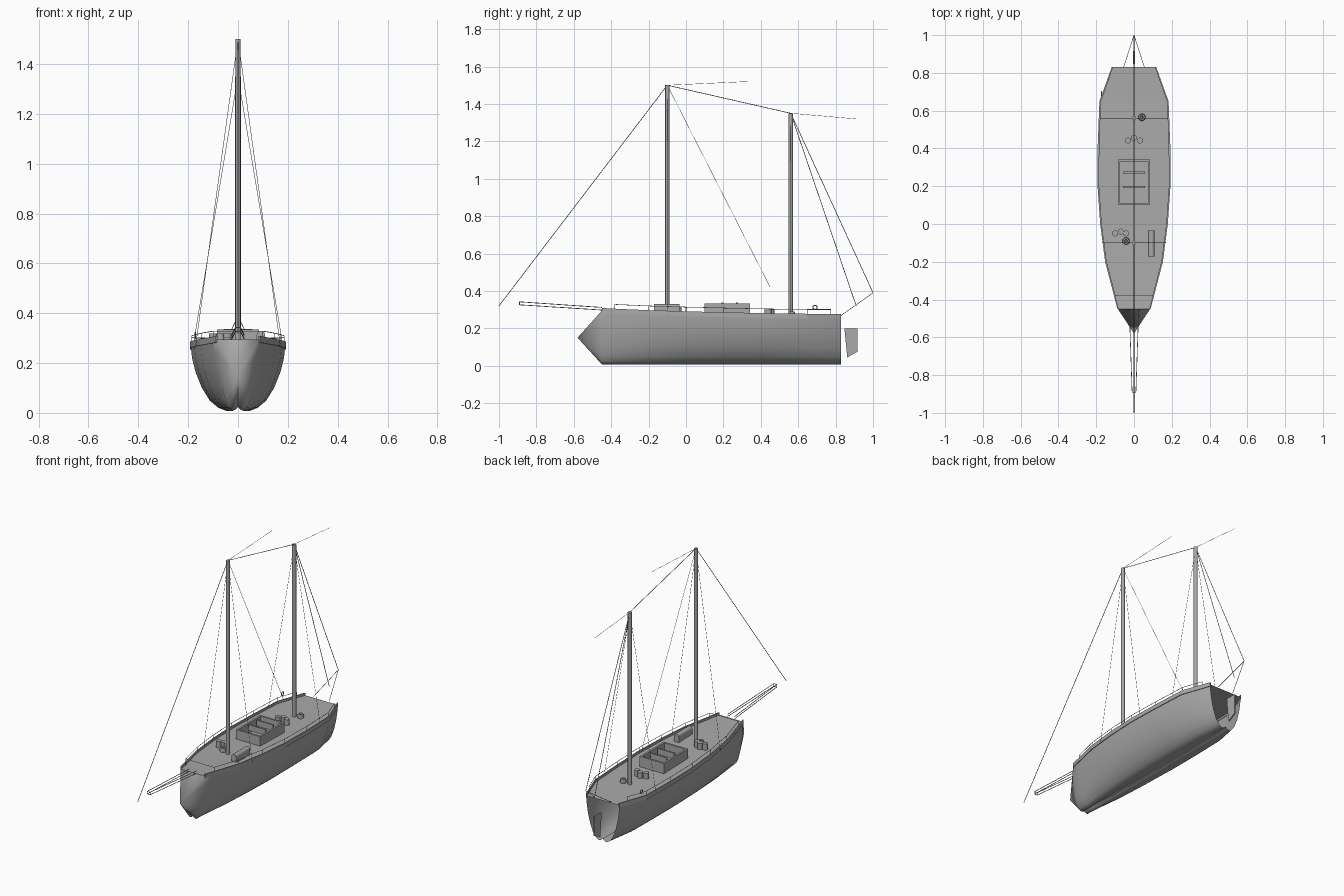
import bpy, bmesh, math
from mathutils import Vector, Matrix

cube = bpy.data.objects.get("Cube")
if cube:
    bpy.data.objects.remove(cube, do_unlink=True)

grey = bpy.data.materials.new("plain grey")
grey.use_nodes = True
grey.diffuse_color = (0.4, 0.4, 0.4, 1)
grey.node_tree.nodes["Principled BSDF"].inputs["Base Color"].default_value = (0.4, 0.4, 0.4, 1)


def finish(bm, name, smooth=None):
    me = bpy.data.meshes.new(name)
    bm.to_mesh(me)
    bm.free()
    me.materials.append(grey)
    ob = bpy.data.objects.new(name, me)
    bpy.context.collection.objects.link(ob)
    if smooth:
        bpy.ops.object.select_all(action='DESELECT')
        ob.select_set(True)
        bpy.context.view_layer.objects.active = ob
        bpy.ops.object.shade_smooth_by_angle(angle=math.radians(smooth))
    return ob


def add_rod(bm, a, b, r, sides=6):
    a, b = Vector(a), Vector(b)
    d = b - a
    m = Matrix.Translation((a + b) / 2) @ d.to_track_quat('Z', 'Y').to_matrix().to_4x4()
    bmesh.ops.create_cone(bm, cap_ends=True, segments=sides, radius1=r, radius2=r,
                          depth=d.length, matrix=m)


def rods(name, pairs, r, sides=6, smooth=40):
    bm = bmesh.new()
    for a, b in pairs:
        add_rod(bm, a, b, r, sides)
    return finish(bm, name, smooth)


def boxes(name, items):
    bm = bmesh.new()
    for lo, hi in items:
        lo, hi = Vector(lo), Vector(hi)
        m = Matrix.Translation((lo + hi) / 2) @ Matrix.Diagonal((*(hi - lo), 1))
        bmesh.ops.create_cube(bm, size=1, matrix=m)
    return finish(bm, name)


def mirrored(a, b):
    return [((s * a[0], *a[1:]), (s * b[0], *b[1:])) for s in (1, -1)]


# Hull stations: y, half width, deck height
stations = [(-.45, .085, .295), (-.38, .103, .291), (-.2, .15, .283), (0, .176, .277),
            (.2, .19, .272), (.42, .189, .267), (.65, .18, .264), (.83, .115, .264)]
section = [(0, .06), (.1, .02), (.25, 0), (.42, .05), (.6, .16), (.77, .36),
           (.9, .6), (.97, .8), (1, 1)]


def deck_at(y):
    for (y0, w0, z0), (y1, w1, z1) in zip(stations, stations[1:]):
        if y <= y1:
            t = (y - y0) / (y1 - y0)
            return w0 + t * (w1 - w0), z0 + t * (z1 - z0)
    return stations[-1][1:]


# Hull shell, open at the stern, drawn to a point at the bow
bm = bmesh.new()
rings = []
for y, w, z in stations:
    half = [(u * w, y, .008 + v * (z - .008)) for u, v in section]
    ring = [(-x, yy, zz) for x, yy, zz in reversed(half[1:])] + half
    rings.append([bm.verts.new(p) for p in ring])
for r0, r1 in zip(rings, rings[1:]):
    for i in range(len(r0) - 1):
        bm.faces.new((r0[i], r1[i], r1[i + 1], r0[i + 1]))
tip = bm.verts.new((0, -.58, .15))
n = len(rings[0])
for i in range(n):
    bm.faces.new((tip, rings[0][i], rings[0][(i + 1) % n]))
bmesh.ops.recalc_face_normals(bm, faces=bm.faces)
finish(bm, "hull", 75)

# Deck
bm = bmesh.new()
edges = [[bm.verts.new((s * w, y, z)) for s in (-1, 1)] for y, w, z in stations]
for (a, b), (c, d) in zip(edges, edges[1:]):
    bm.faces.new((a, b, d, c))
finish(bm, "deck")

# Bulwark strips along both deck edges
bm = bmesh.new()
for s in (-1, 1):
    loops = [[bm.verts.new((s * (w + dx), y, z + dz)) for dx, dz in
              ((-.004, -.012), (.003, -.012), (.003, .014), (-.004, .014))]
             for y, w, z in stations]
    for a, b in zip(loops, loops[1:]):
        for i in range(4):
            bm.faces.new((a[i], b[i], b[(i + 1) % 4], a[(i + 1) % 4]))
    bm.faces.new(loops[0])
    bm.faces.new(loops[-1])
bmesh.ops.recalc_face_normals(bm, faces=bm.faces)
finish(bm, "bulwark")

# Guard rail with posts
pairs = []
rail_ys = [-.38, -.2, 0, .2, .42, .65, .775]
points = [(deck_at(y)[0] - .004, y, deck_at(y)[1] + .037) for y in rail_ys]
for p, q in zip(points, points[1:]):
    pairs += mirrored(p, q)
for p in points:
    pairs += mirrored(p, (p[0], p[1], p[2] - .037))
pairs.append((points[0], (-points[0][0], *points[0][1:])))
rods("guard_rail", pairs, .0015)

# Masts
rods("main_mast", [((0, -.1, .25), (0, -.1, 1.5))], .011, 12)
rods("mizzen_mast", [((0, .56, .26), (0, .56, 1.35))], .012, 12)

# Standing rigging
main, mizzen = (0, -.1, 1.5), (0, .56, 1.35)
stays = [(main, (0, -1, .32)), (main, mizzen), (mizzen, (0, .91, .32)),
         (mizzen, (0, 1, .39))]
rods("stays", stays, .0018)
shrouds = mirrored(main, (.17, -.1, .27)) + mirrored(mizzen, (.18, .56, .27))
shrouds += [(main, (0, .45, .42)), (main, (0, .34, 1.52)), (mizzen, (0, .91, 1.32))]
rods("shrouds", shrouds, .001)

# Stern frame that carries the aft stay
rods("stern_frame", mirrored((.055, .83, .27), (0, 1, .39)), .0015)

# Bow frame: paired rails closed at the front
pairs = mirrored((.025, -.45, .312), (.01, -.89, .342))
pairs += mirrored((.025, -.45, .298), (.01, -.89, .326))
pairs += mirrored((.01, -.89, .326), (.01, -.89, .342))
pairs += [((-.01, -.89, z), (.01, -.89, z)) for z in (.326, .342)]
rods("bow_frame", pairs, .002)

# Open cockpit: four walls, floor ledge and two slats
x, y0, y1, t, zb, zt = .085, .1, .342, .012, .26, .334
boxes("cockpit_walls", [((-x, y0, zb), (-x + t, y1, zt)), ((x - t, y0, zb), (x, y1, zt)),
                        ((-x + t, y0, zb), (x - t, y0 + t, zt)),
                        ((-x + t, y1 - t, zb), (x - t, y1, zt))])
boxes("cockpit_slats", [((-.058, y - .005, .3), (.058, y + .005, .337)) for y in (.195, .272)])

# Rounded locker on the foredeck
bm = bmesh.new()
add_rod(bm, (.092, -.172, .312), (.092, -.035, .312), .017, 16)
finish(bm, "locker_top", 40)
boxes("locker_base", [((.075, -.172, .27), (.109, -.035, .312))])

# Winches beside the masts
drums = [(-.032, .442), (0, .456), (.032, .442), (-.1, -.05), (-.07, -.04), (-.042, -.05)]
rods("winches", [((u, v, .265), (u, v, .303 if v > 0 else .318)) for u, v in drums], .016, 12)

# Coiled ropes
def torus(name, centre, big, small, rot=None, coils=1):
    bm = bmesh.new()
    for k in range(coils):
        rows = []
        for i in range(20):
            a = math.tau * i / 20
            row = []
            for j in range(6):
                b = math.tau * j / 6
                r = big + small * math.cos(b)
                p = Vector((r * math.cos(a), r * math.sin(a), small * math.sin(b) + k * small))
                row.append(bm.verts.new((rot @ p if rot else p) + Vector(centre)))
            rows.append(row)
        for i in range(20):
            for j in range(6):
                a, b = rows[i], rows[(i + 1) % 20]
                bm.faces.new((a[j], b[j], b[(j + 1) % 6], a[(j + 1) % 6]))
    finish(bm, name, 60)


torus("aft_rope_coil", (.042, .565, .27), .012, .007, coils=3)
torus("fore_rope_coil", (-.042, -.09, .285), .012, .007, coils=3)
torus("life_ring", (-.172, .69, .312), .011, .003, Matrix.Rotation(math.pi / 2, 3, 'Y'))

# Rudder plate
bm = bmesh.new()
outline = [(.847, .2), (.917, .2), (.917, .075), (.862, .045)]
face = bm.faces.new([bm.verts.new((-.005, y, z)) for y, z in outline])
out = bmesh.ops.extrude_face_region(bm, geom=[face])
bmesh.ops.translate(bm, vec=(.01, 0, 0),
                    verts=[v for v in out["geom"] if isinstance(v, bmesh.types.BMVert)])
bmesh.ops.recalc_face_normals(bm, faces=bm.faces)
finish(bm, "rudder")
